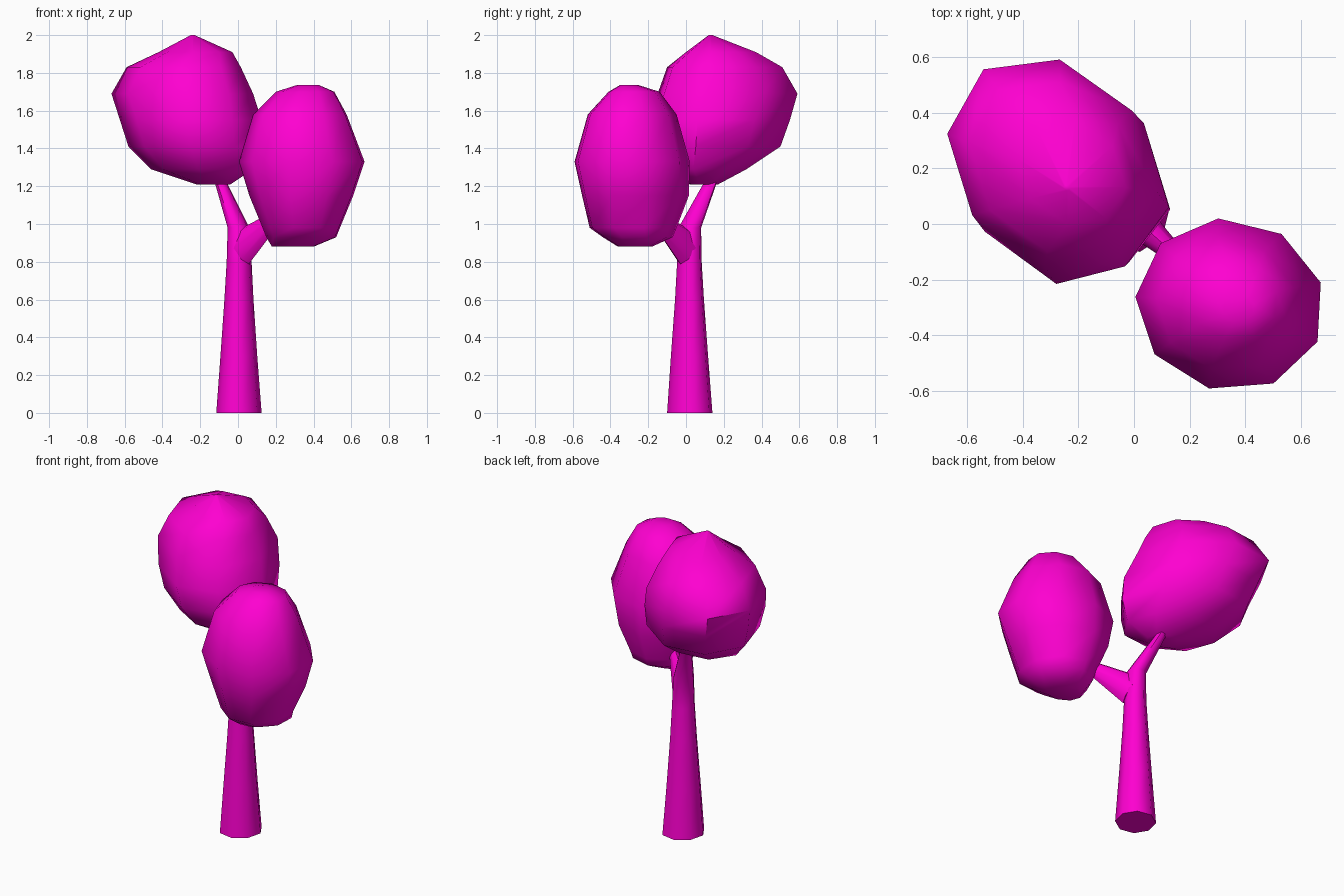
import bpy, bmesh
from math import cos, sin, pi, radians
from mathutils import Vector, Matrix

if "Cube" in bpy.data.objects:
    bpy.data.objects.remove(bpy.data.objects["Cube"])

pink = bpy.data.materials.new("pink")
pink.diffuse_color = (1.0, 0.0, 0.64, 1)
pink.use_nodes = True
pink.node_tree.nodes["Principled BSDF"].inputs["Base Color"].default_value = pink.diffuse_color


def finish(bm, name, angle):
    bmesh.ops.recalc_face_normals(bm, faces=bm.faces)
    mesh = bpy.data.meshes.new(name)
    bm.to_mesh(mesh)
    bm.free()
    mesh.materials.append(pink)
    ob = bpy.data.objects.new(name, mesh)
    bpy.context.collection.objects.link(ob)
    bpy.ops.object.select_all(action='DESELECT')
    ob.select_set(True)
    bpy.context.view_layer.objects.active = ob
    bpy.ops.object.shade_smooth_by_angle(angle=radians(angle))


def fit(values, lo, hi):
    """Rescale values so they span lo..hi."""
    a, b = min(values), max(values)
    return [lo + (v - a) / (b - a) * (hi - lo) for v in values]


def loft(name, rows, phase, sides=8, squash=1.0, limit=9):
    """Stack rings given as (z, xmin, xmax, ymin, ymax).
    squash scales rings along the (1, 1) diagonal, limit caps x - y."""
    bm = bmesh.new()
    angs = [radians(phase) + 2 * pi * i / sides for i in range(sides)]
    us = [(cos(a) - sin(a)) / 2 for a in angs]
    vs = [(cos(a) + sin(a)) / 2 * squash for a in angs]
    rings = []
    for z, x0, x1, y0, y1 in rows:
        xs = fit([u + v for u, v in zip(us, vs)], x0, x1)
        ys = fit([v - u for u, v in zip(us, vs)], y0, y1)
        ring = []
        for x, y in zip(xs, ys):
            over = max(0, x - y - limit) / 2
            ring.append(bm.verts.new((x - over, y + over, z)))
        rings.append(ring)
    for r, s in zip(rings, rings[1:]):
        for i in range(sides):
            j = (i + 1) % sides
            bm.faces.new((r[i], r[j], s[j], s[i]))
    bm.faces.new(rings[0])
    bm.faces.new(rings[-1])
    finish(bm, name, 50)


# trunk bending into the upper branch
loft("trunk", [
    (0.00, -0.115, 0.125, -0.10, 0.14),
    (0.30, -0.093, 0.102, -0.08, 0.117),
    (0.60, -0.072, 0.082, -0.058, 0.095),
    (0.80, -0.060, 0.072, -0.047, 0.083),
    (0.98, -0.055, 0.060, -0.040, 0.080),
    (1.21, -0.120, -0.055, 0.09, 0.16),
    (1.32, -0.155, -0.105, 0.14, 0.19)], 10, squash=1.08)

# side branch: tapered cone, narrowed sideways to fit the trunk
a, b = Vector((0.017, 0.007, 0.872)), Vector((0.21, -0.165, 1.04))
d = b - a
bm = bmesh.new()
bmesh.ops.create_cone(bm, cap_ends=True, segments=8, radius1=0.1, radius2=0.036,
                      depth=d.length,
                      matrix=Matrix.Translation((a + b) / 2)
                      @ d.to_track_quat('Z', 'Y').to_matrix().to_4x4()
                      @ Matrix.Diagonal((0.6, 1, 1, 1)))
finish(bm, "side_branch", 50)

# upper crown, leaning back and left, flattened towards the lower crown
loft("upper_crown", [
    (1.21, -0.22, -0.04, 0.02, 0.17),
    (1.29, -0.46, 0.08, -0.12, 0.32),
    (1.41, -0.58, 0.13, -0.20, 0.50),
    (1.55, -0.625, 0.125, -0.215, 0.55),
    (1.69, -0.67, 0.08, -0.15, 0.59),
    (1.83, -0.59, 0.015, -0.10, 0.51),
    (1.91, -0.42, -0.03, 0.00, 0.37),
    (2.00, -0.25, -0.23, 0.12, 0.14)], -10, squash=0.82, limit=0.12)

# lower crown, leaning front and right
loft("lower_crown", [
    (0.88, 0.18, 0.40, -0.36, -0.18),
    (0.93, 0.15, 0.52, -0.44, -0.07),
    (0.98, 0.13, 0.54, -0.51, -0.05),
    (1.15, 0.06, 0.61, -0.55, 0.015),
    (1.33, 0.005, 0.67, -0.59, 0.02),
    (1.58, 0.08, 0.575, -0.52, -0.05),
    (1.70, 0.20, 0.51, -0.41, -0.14),
    (1.735, 0.31, 0.43, -0.35, -0.25)], 16, sides=9, squash=0.96)
